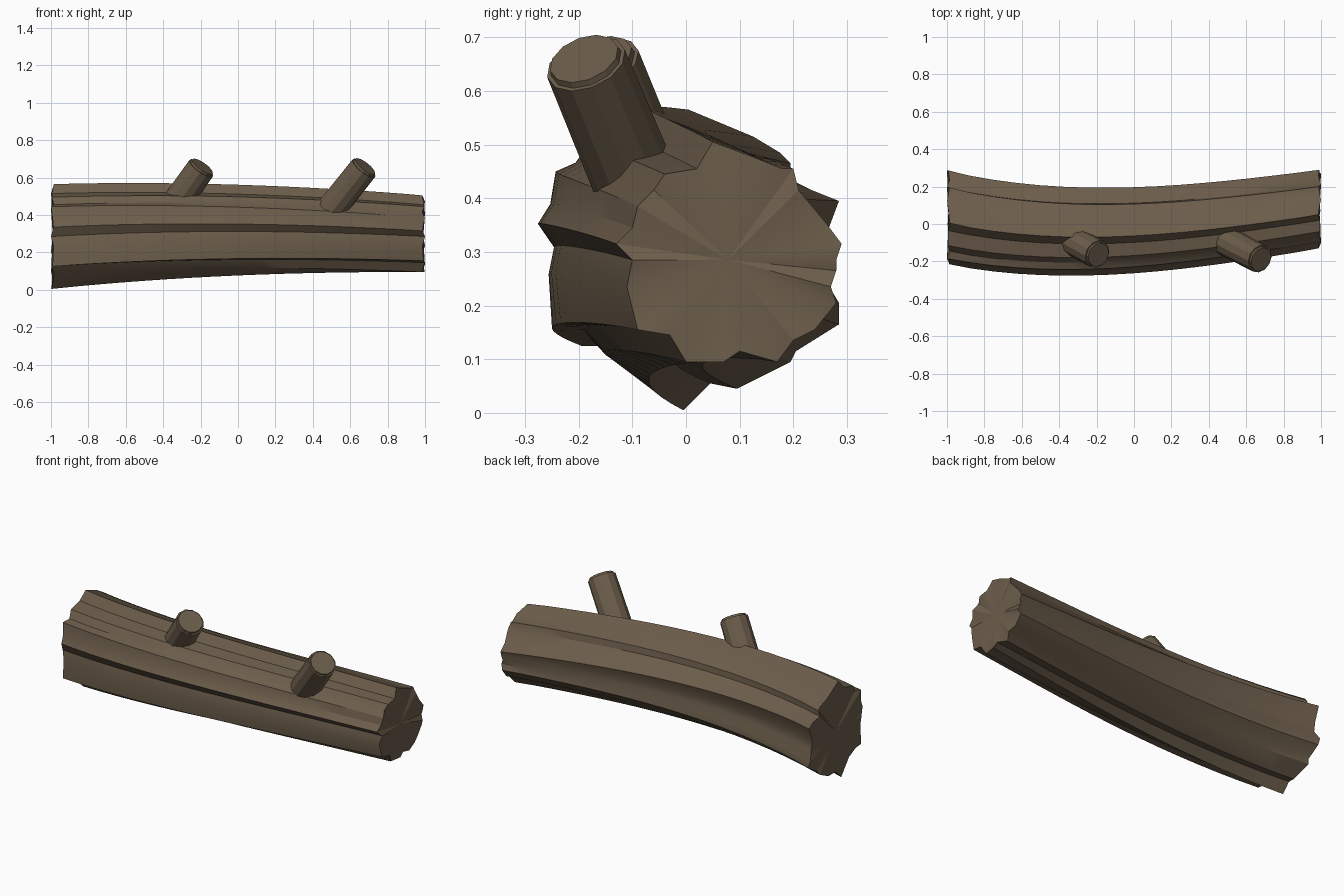
import bpy, bmesh
from math import pi, cos, sin
from mathutils import Vector

cube = bpy.data.objects.get("Cube")
if cube:
    bpy.data.objects.remove(cube, do_unlink=True)

bark = bpy.data.materials.new("brown_bark")
bark.use_nodes = True
colour = (0.15, 0.11, 0.07, 1)
bark.diffuse_color = colour
shader = bark.node_tree.nodes["Principled BSDF"]
shader.inputs["Base Color"].default_value = colour
shader.inputs["Roughness"].default_value = 0.9


def finish(bm, name, angle):
    """Turn a bmesh into a named bark object, smooth below the given angle."""
    bmesh.ops.recalc_face_normals(bm, faces=bm.faces)
    mesh = bpy.data.meshes.new(name)
    bm.to_mesh(mesh)
    bm.free()
    mesh.materials.append(bark)
    obj = bpy.data.objects.new(name, mesh)
    bpy.context.collection.objects.link(obj)
    bpy.ops.object.select_all(action='DESELECT')
    bpy.context.view_layer.objects.active = obj
    obj.select_set(True)
    bpy.ops.object.shade_smooth_by_angle(angle=angle)
    return obj


def bridge(bm, a, b):
    """Join two rings of equal length with quads."""
    n = len(a)
    for i in range(n):
        j = (i + 1) % n
        bm.faces.new((a[i], a[j], b[j], b[i]))


def fan(bm, ring, centre):
    """Close a ring with triangles round a centre point."""
    hub = bm.verts.new(centre)
    for i, v in enumerate(ring):
        bm.faces.new((v, ring[(i + 1) % len(ring)], hub))


# Ridged outlines (y, z offsets in hundredths) of the thin and thick log ends
THIN = [(21, 3), (18, 7), (13, 13), (12, 17), (10, 17), (5, 19), (-3, 22),
        (-6, 17), (-12, 16), (-14, 13), (-17, 10), (-18, 6), (-21, 3),
        (-18, 0), (-19, -5), (-17, -13), (-11, -14), (-8, -19), (-1, -19),
        (2, -17), (9, -19), (12, -15), (16, -13), (20, -8), (19, -5),
        (20, -2), (20, 0)]
THICK = [(25, 11), (20, 13), (16, 15), (16, 18), (14, 20), (9, 23), (-3, 28),
         (-7, 23), (-15, 21), (-18, 17), (-22, 16), (-23, 9), (-25, 5),
         (-22, 0), (-23, -5), (-23, -16), (-17, -16), (-13, -20), (-4, -28),
         (1, -23), (6, -24), (16, -19), (17, -17), (25, -12), (25, -8),
         (22, -3), (22, 3)]

# Bend of the log: centre points at its quarters
BEND = [Vector(p) for p in ((-1, .035, .285), (-.3, -.04, .31),
                            (.4, 0, .307), (1, .08, .285))]


def log_centre(x):
    """Smooth curve through the bend points."""
    total = Vector((0, 0, 0))
    for p in BEND:
        weight = 1
        for q in BEND:
            if q is not p:
                weight *= (x - q.x) / (p.x - q.x)
        total += weight * p
    return total


# Log: ridged rings swept along the bend, closed with fans
bm = bmesh.new()
steps = 16
rings = []
for s in range(steps + 1):
    t = s / steps
    x = -1 + 2 * t
    c = log_centre(x)
    ring = []
    for i, (a, b) in enumerate(zip(THICK, THIN)):
        off = Vector(a).lerp(Vector(b), t) / 100
        ragged = 0.008 * (1 + sin(i * 2.3)) if s in (0, steps) else 0
        ring.append(bm.verts.new((x - ragged * (1 if x > 0 else -1),
                                  c.y + off.x, c.z + off.y)))
    rings.append(ring)
for a, b in zip(rings, rings[1:]):
    bridge(bm, a, b)
fan(bm, rings[0], log_centre(-.99))
fan(bm, rings[-1], log_centre(.99))
finish(bm, "log", 0.5)


# Branch stubs: straight twelve-sided stems with a stepped cut end
def branch(name, base, tip, radius=0.077, sides=12):
    base, tip = Vector(base), Vector(tip)
    axis = (tip - base).normalized()
    turn = axis.to_track_quat('Z', 'Y')
    bm = bmesh.new()
    levels = ((base - axis * 0.12, radius * 1.05), (tip - axis * 0.012, radius),
              (tip - axis * 0.012, radius * 0.9), (tip, radius * 0.87))
    loops = []
    for centre, r in levels:
        loops.append([bm.verts.new(centre + turn @ Vector(
            (r * cos(2 * pi * k / sides), r * sin(2 * pi * k / sides), 0)))
            for k in range(sides)])
    for a, b in zip(loops, loops[1:]):
        bridge(bm, a, b)
    bm.faces.new(loops[0])
    bm.faces.new(loops[-1])
    finish(bm, name, 0.4)


branch("left_branch", (.49, -.09, .42), (.68, -.19, .66))
branch("right_branch", (-.36, -.07, .42), (-.19, -.165, .66))
